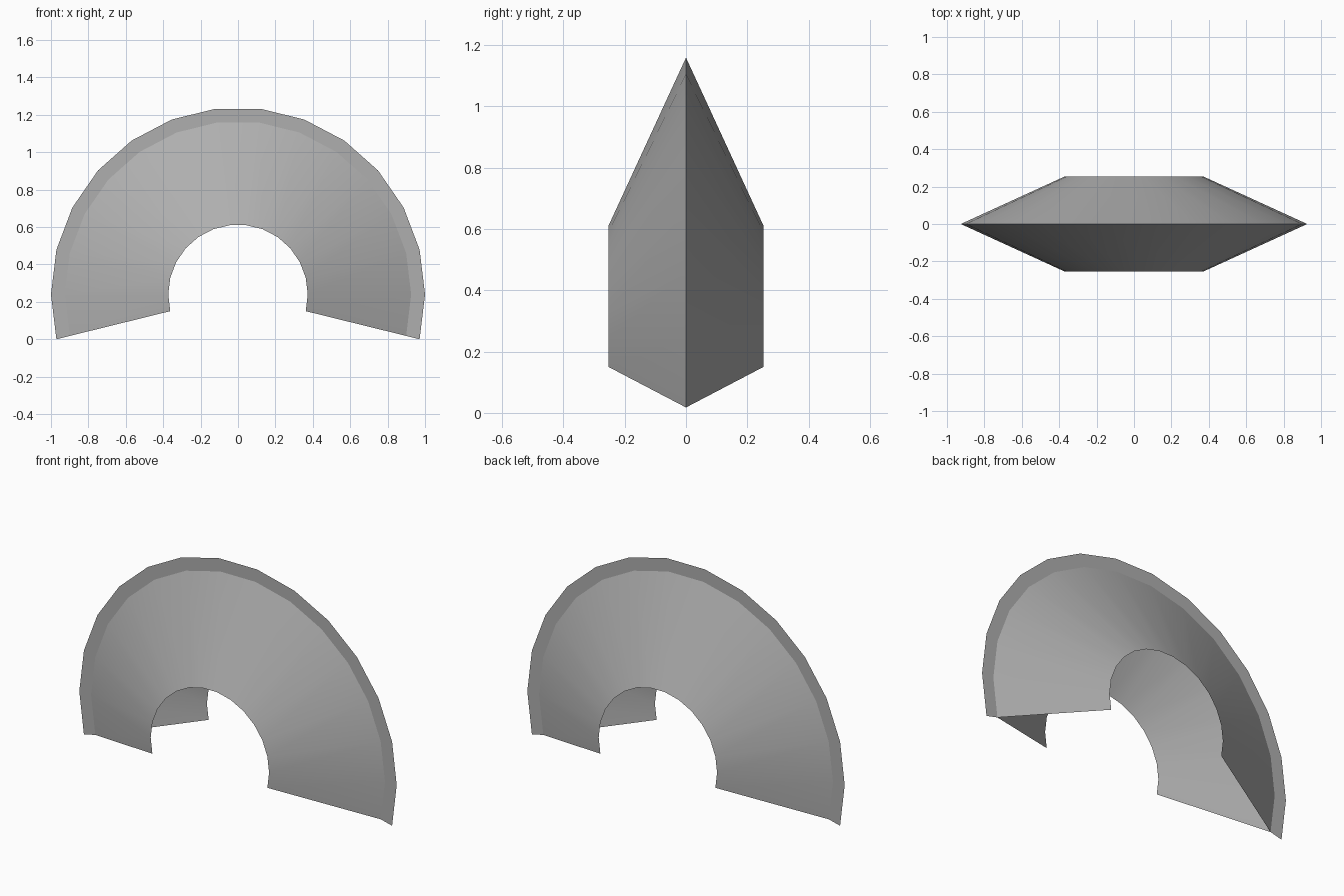
import bpy, bmesh
from math import pi, cos, sin, radians

if "Cube" in bpy.data.objects:
    bpy.data.objects.remove(bpy.data.objects["Cube"])

STEP = 2 * pi / 26          # 26-sided wheel, 15 segments kept
SEGS = 15
CENTRE_Z = sin(STEP)        # ends of the arc rest on z = 0

grey = bpy.data.materials.new("dark_grey")
grey.diffuse_color = (0.43, 0.43, 0.43, 1)
grey.use_nodes = True
grey.node_tree.nodes["Principled BSDF"].inputs["Base Color"].default_value = grey.diffuse_color


def arc_strip(name, inner, outer, mirrored=False):
    """Sweep a line between (radius, y) points along the arc."""
    bm = bmesh.new()
    for side in ((1, -1) if mirrored else (1,)):
        rows = []
        for i in range(SEGS + 1):
            a = -STEP + i * STEP
            rows.append([bm.verts.new((r * cos(a), side * y, CENTRE_Z + r * sin(a)))
                         for r, y in (inner, outer)])
        for p, q in zip(rows, rows[1:]):
            f = [p[0], p[1], q[1], q[0]]
            bm.faces.new(f if side < 0 else f[::-1])
    # weld the two sides along the ridge
    bmesh.ops.remove_doubles(bm, verts=bm.verts[:], dist=1e-4)
    bm.normal_update()
    me = bpy.data.meshes.new(name)
    bm.to_mesh(me)
    bm.free()
    me.materials.append(grey)
    ob = bpy.data.objects.new(name, me)
    bpy.context.collection.objects.link(ob)
    bpy.ops.object.select_all(action='DESELECT')
    ob.select_set(True)
    bpy.context.view_layer.objects.active = ob
    bpy.ops.object.shade_smooth_by_angle(angle=radians(35))
    return ob


# open V-section shell, two conical sides meeting at the ridge
arc_strip("arch_shell", (0.373, 0.253), (0.926, 0.0), mirrored=True)
# thin flat rim standing out from the ridge
arc_strip("outer_rim", (0.926, 0.0), (1.0, 0.0))
